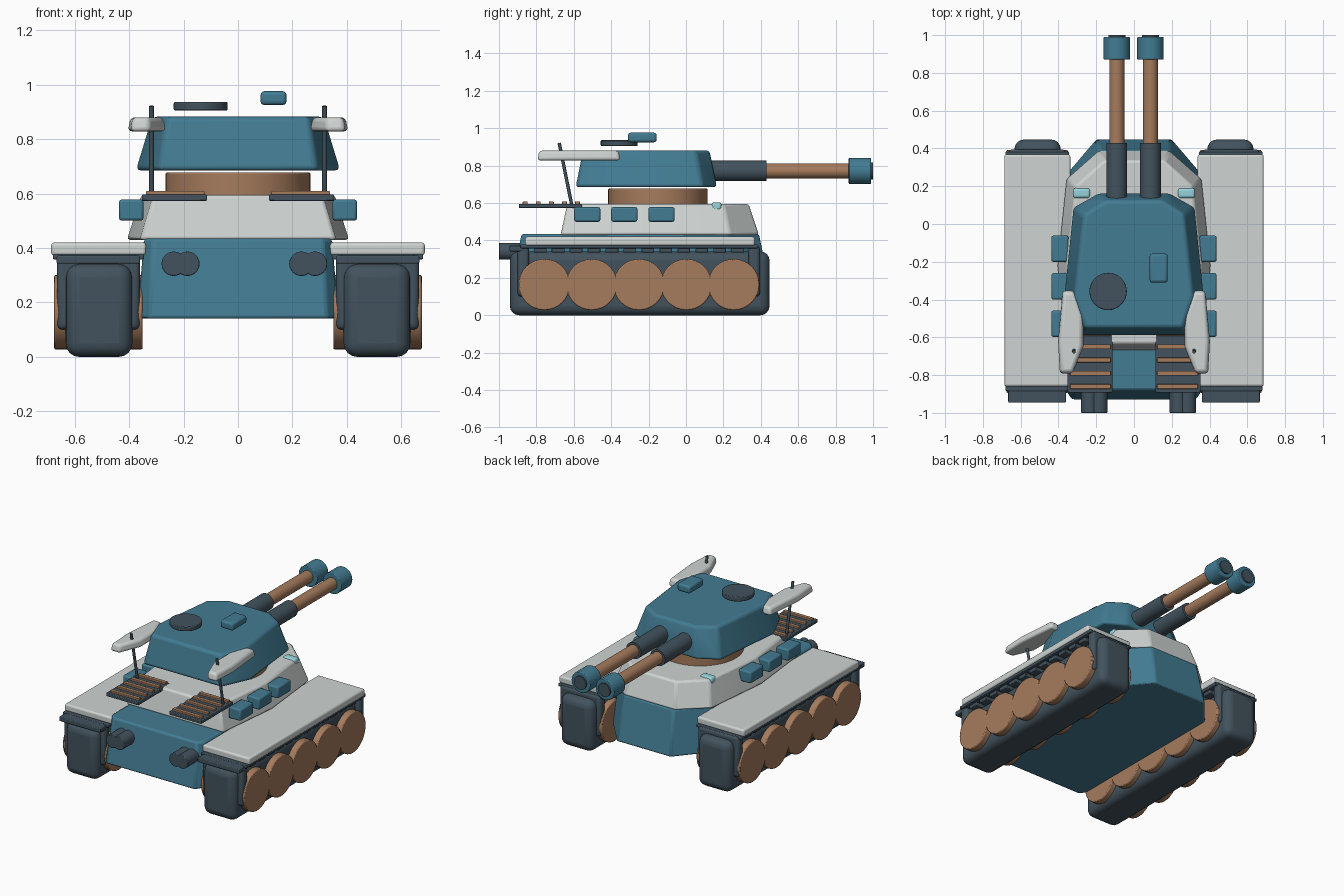
import bpy, bmesh, math
from mathutils import Vector

if "Cube" in bpy.data.objects:
    bpy.data.objects.remove(bpy.data.objects["Cube"])


def material(name, rgb):
    m = bpy.data.materials.new(name)
    m.diffuse_color = (*rgb, 1)
    m.use_nodes = True
    m.node_tree.nodes["Principled BSDF"].inputs["Base Color"].default_value = m.diffuse_color
    return m


TEAL = material("teal", (0.055, 0.20, 0.29))
DARK = material("dark_slate", (0.055, 0.085, 0.11))
BROWN = material("copper", (0.38, 0.20, 0.11))
PALE = material("pale_grey", (0.62, 0.66, 0.65))
GLASS = material("light_glass", (0.30, 0.65, 0.70))


def finish(name, bm, mat, bevel=0, segs=2):
    bmesh.ops.recalc_face_normals(bm, faces=bm.faces)
    me = bpy.data.meshes.new(name)
    bm.to_mesh(me)
    bm.free()
    ob = bpy.data.objects.new(name, me)
    bpy.context.collection.objects.link(ob)
    me.materials.append(mat)
    if bevel:
        b = ob.modifiers.new("bevel", "BEVEL")
        b.width, b.segments, b.limit_method = bevel, segs, "ANGLE"
    bpy.ops.object.select_all(action="DESELECT")
    ob.select_set(True)
    bpy.context.view_layer.objects.active = ob
    bpy.ops.object.shade_smooth_by_angle(angle=math.radians(32))
    return ob


def box(name, x, y, z, mat, bevel=0.006, segs=2):
    bm = bmesh.new()
    bmesh.ops.create_cube(bm, size=1)
    for v in bm.verts:
        v.co = [(a + b) / 2 + c * abs(b - a) for (a, b), c in zip((x, y, z), v.co)]
    return finish(name, bm, mat, bevel, segs)


def loft(name, low, z0, high, z1, mat, bevel=0.012, segs=2):
    """Solid between two matching outlines at heights z0 and z1."""
    bm = bmesh.new()
    a = [bm.verts.new((x, y, z0)) for x, y in low]
    b = [bm.verts.new((x, y, z1)) for x, y in high]
    bm.faces.new(a)
    bm.faces.new(b)
    for i in range(len(a)):
        j = (i + 1) % len(a)
        bm.faces.new((a[i], a[j], b[j], b[i]))
    return finish(name, bm, mat, bevel, segs)


def mirrored(half):
    return half + [(-x, y) for x, y in reversed(half)]


def rod(name, p, q, r, mat, n=32, bevel=0):
    p, q = Vector(p), Vector(q)
    bm = bmesh.new()
    bmesh.ops.create_cone(bm, cap_ends=True, segments=n, radius1=r, radius2=r, depth=(q - p).length)
    bm.transform((q - p).to_track_quat("Z", "Y").to_matrix().to_4x4())
    bmesh.ops.translate(bm, verts=bm.verts, vec=(p + q) / 2)
    return finish(name, bm, mat, bevel)


# hull, upper deck, turret ring, turret
loft("lower_hull", mirrored([(0.20, 0.45), (0.37, 0.25), (0.37, -0.87), (0.33, -0.93)]), 0.14,
     mirrored([(0.18, 0.39), (0.345, 0.22), (0.345, -0.84), (0.31, -0.88)]), 0.435, TEAL)
loft("upper_deck", mirrored([(0.19, 0.39), (0.36, 0.24), (0.408, -0.22), (0.36, -0.67)]), 0.43,
     mirrored([(0.16, 0.335), (0.31, 0.20), (0.355, -0.22), (0.31, -0.635)]), 0.595, PALE)
rod("turret_ring", (0, -0.15, 0.59), (0, -0.15, 0.677), 0.266, BROWN, 48, 0.005)
loft("turret", mirrored([(0.19, 0.165), (0.325, 0.09), (0.375, -0.40), (0.29, -0.59)]), 0.685,
     mirrored([(0.15, 0.125), (0.265, 0.05), (0.315, -0.38), (0.26, -0.55)]), 0.882, TEAL, 0.018, 3)

# roof hatch and sight
rod("roof_hatch", (-0.137, -0.357, 0.905), (-0.137, -0.357, 0.936), 0.099, DARK, 32, 0.005)
box("roof_sight", (0.083, 0.178), (-0.31, -0.157), (0.925, 0.976), TEAL, 0.014, 3)

# twin guns
for x in (-0.091, 0.087):
    z = 0.772
    rod("gun_sleeve", (x, 0.08, z), (x, 0.43, z), 0.055, DARK)
    rod("gun_barrel", (x, 0.40, z), (x, 0.89, z), 0.04, BROWN)
    rod("muzzle", (x, 0.87, z), (x, 0.99, z), 0.07, TEAL, 32, 0.005)
    rod("muzzle_bore", (x, 0.95, z), (x, 1.0, z), 0.045, DARK)

# exhaust pipe pairs
for x in (-0.236, -0.186, 0.233, 0.283):
    rod("exhaust_pipe", (x, -1.0, 0.342), (x, -0.83, 0.342), 0.045, DARK, 24, 0.004)

for s in (-1, 1):
    def sx(a, b):
        return tuple(sorted((s * a, s * b)))

    # side pod on the turret and its antenna
    pod = [(0.315, -0.35), (0.38, -0.35), (0.405, -0.62), (0.395, -0.795),
           (0.325, -0.795), (0.265, -0.65), (0.265, -0.48)]
    top = [(0.335 + (x - 0.335) * 0.85, -0.57 + (y + 0.57) * 0.95) for x, y in pod]
    loft("turret_pod", [(s * x, y) for x, y in pod], 0.828,
         [(s * x, y) for x, y in top], 0.88, PALE, 0.016, 3)
    rod("antenna", (s * 0.318, -0.61, 0.585), (s * 0.318, -0.678, 0.921), 0.009, DARK, 12)

    # engine grille
    box("grille_frame", sx(0.114, 0.353), (-0.893, -0.555), (0.573, 0.596), DARK, 0.004)
    for i in range(5):
        y = -0.86 + i * 0.07
        box("grille_slat", sx(0.123, 0.338), (y - 0.013, y + 0.013), (0.59, 0.609), BROWN, 0.003)

    # stowage boxes and headlight
    for y in (-0.528, -0.33, -0.131):
        box("stowage_box", sx(0.347, 0.437), (y - 0.07, y + 0.07), (0.50, 0.578), TEAL, 0.01)
    box("headlight", sx(0.232, 0.323), (0.137, 0.19), (0.56, 0.604), GLASS, 0.014, 3)

    # fender with end lips and mudguards
    box("fender", sx(0.337, 0.686), (-0.86, 0.368), (0.372, 0.42), PALE, 0.012, 3)
    box("fender_rail", sx(0.345, 0.68), (-0.885, 0.385), (0.358, 0.378), DARK, 0.005)
    box("front_splash_plate", sx(0.36, 0.666), (-0.945, -0.86), (0.342, 0.372), DARK, 0.005)
    for y0, y1 in ((-0.90, -0.84), (0.335, 0.395)):
        box("mudguard", sx(0.36, 0.665), (y0, y1), (0.10, 0.375), DARK, 0.02, 3)

    # track, its top cleats and road wheels
    box("track", sx(0.388, 0.633), (-0.942, 0.447), (0, 0.342), DARK, 0.05, 4)
    for i in range(12):
        y = -0.78 + i * 0.096
        box("track_cleat", sx(0.36, 0.66), (y - 0.034, y + 0.034), (0.335, 0.36), DARK, 0.004)
    for i in range(5):
        y = -0.757 + i * 0.253
        rod("road_wheel", (s * 0.35, y, 0.164), (s * 0.675, y, 0.164), 0.137, BROWN, 32, 0.006)
